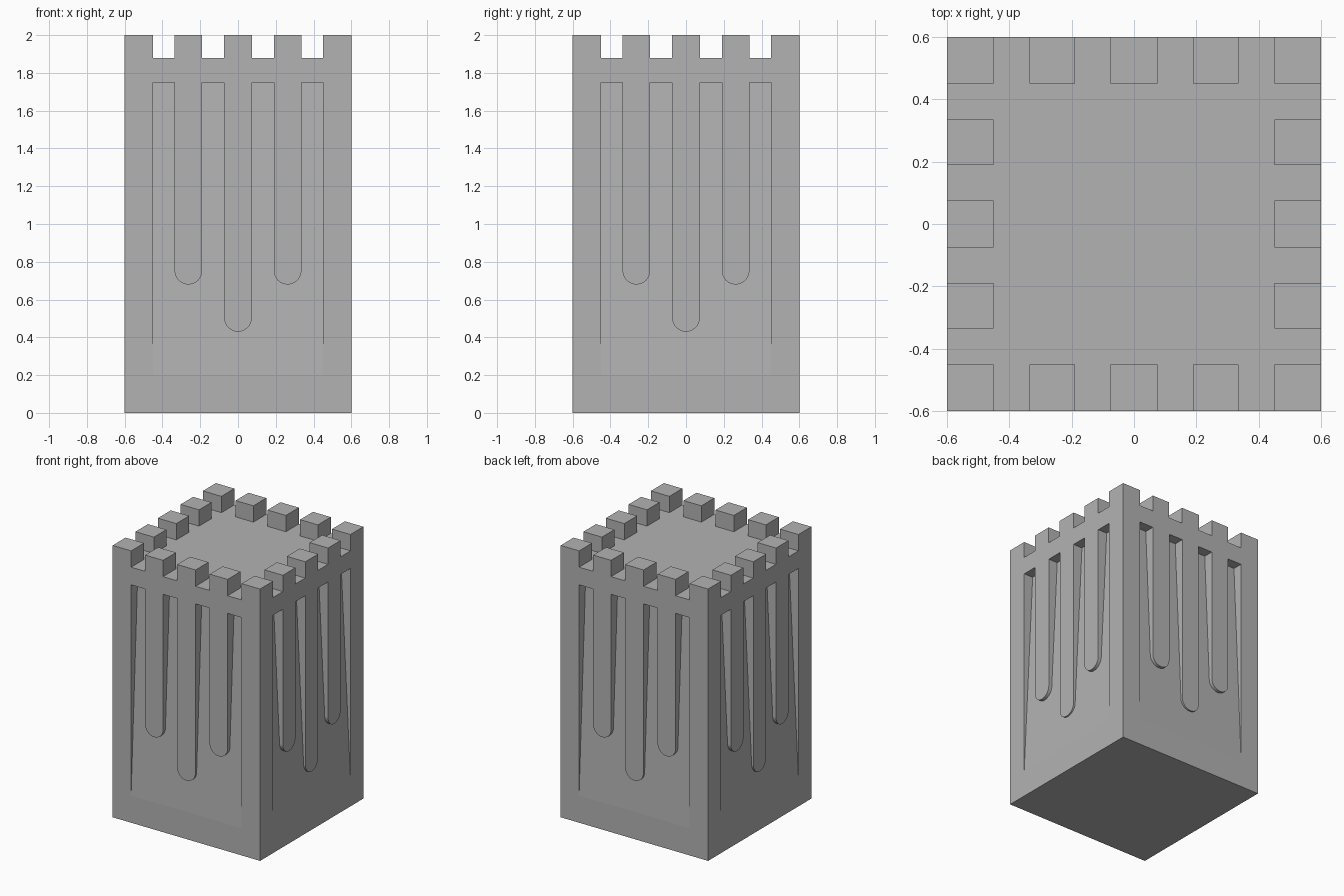
import bpy
import bmesh
from math import pi, sin, cos
from mathutils import Matrix

if "Cube" in bpy.data.objects:
    bpy.data.objects.remove(bpy.data.objects["Cube"])

HALF, INNER = 0.6, 0.45            # outer wall, inner edge of corner piers
FLOOR, TOP = 1.88, 2.0             # roof deck and battlement top
LOW, HIGH, DEPTH = 0.2, 1.75, 0.075  # sloping recess: start, end, depth at the end
STEPS = [0.075, 0.19, 0.335, INNER, HALF]
LINES = [-s for s in reversed(STEPS)] + STEPS

stone = bpy.data.materials.new("grey stone")
stone.use_nodes = True
GREY = (0.45, 0.45, 0.45, 1)
stone.diffuse_color = GREY
stone.node_tree.nodes["Principled BSDF"].inputs["Base Color"].default_value = GREY


def make_object(name, bm):
    bmesh.ops.recalc_face_normals(bm, faces=bm.faces)
    mesh = bpy.data.meshes.new(name)
    bm.to_mesh(mesh)
    bm.free()
    mesh.materials.append(stone)
    obj = bpy.data.objects.new(name, mesh)
    bpy.context.collection.objects.link(obj)
    return obj


def prism(bm, points, along):
    """Extrude a closed outline by a vector and repeat it on all four sides."""
    for turn in range(4):
        spin = Matrix.Rotation(turn * pi / 2, 3, 'Z')
        face = bm.faces.new([bm.verts.new(spin @ Matrix.Identity(3) @ p) for p in points])
        grown = bmesh.ops.extrude_face_region(bm, geom=[face])["geom"]
        verts = [v for v in grown if isinstance(v, bmesh.types.BMVert)]
        bmesh.ops.translate(bm, verts=verts, vec=spin @ along)


def raise_faces(bm, faces, height):
    grown = bmesh.ops.extrude_face_region(bm, geom=faces)["geom"]
    verts = [v for v in grown if isinstance(v, bmesh.types.BMVert)]
    bmesh.ops.translate(bm, verts=verts, vec=(0, 0, height))
    return [f for f in grown if isinstance(f, bmesh.types.BMFace)]


def subtract(target, cutter):
    mod = target.modifiers.new("cut", 'BOOLEAN')
    mod.operation, mod.solver, mod.object = 'DIFFERENCE', 'EXACT', cutter
    bpy.context.view_layer.objects.active = target
    bpy.ops.object.modifier_apply(modifier=mod.name)
    bpy.data.objects.remove(cutter)


from mathutils import Vector

# Tower block: a grid raised to the deck, with alternate border cells raised as battlements
bm = bmesh.new()
grid = [[bm.verts.new((x, y, 0)) for x in LINES] for y in LINES]
cells = len(LINES) - 1
for j in range(cells):
    for i in range(cells):
        bm.faces.new((grid[j][i], grid[j][i + 1], grid[j + 1][i + 1], grid[j + 1][i]))
deck = raise_faces(bm, bm.faces[:], FLOOR)


def is_merlon(face):
    c = face.calc_center_median()
    i = sum(c.x > x for x in LINES) - 1
    j = sum(c.y > y for y in LINES) - 1
    on_border = i in (0, cells - 1) or j in (0, cells - 1)
    return on_border and i % 2 == 0 and j % 2 == 0


for face in [f for f in deck if is_merlon(f)]:
    raise_faces(bm, [face], TOP - FLOOR)
bmesh.ops.recalc_face_normals(bm, faces=bm.faces)
bmesh.ops.dissolve_limit(bm, angle_limit=0.01, verts=bm.verts, edges=bm.edges)
tower = make_object("battlement_tower", bm)

# Sloping recess on each wall, between the corner piers
slope = DEPTH / (HIGH - LOW)
start = LOW - 0.1
bm = bmesh.new()
prism(bm, [Vector((-INNER, -HALF - slope * (LOW - start), start)),
           Vector((-INNER, -HALF + DEPTH, HIGH)),
           Vector((-INNER, -HALF - 0.1, HIGH)),
           Vector((-INNER, -HALF - 0.1, start))], Vector((2 * INNER, 0, 0)))
recess = make_object("recess_cutter", bm)

# Round-ended ribs left standing inside the recesses
bm = bmesh.new()
RADIUS, ARC = 0.073, 24
for x, bottom in ((-0.2625, 0.68), (0, 0.43), (0.2625, 0.68)):
    outline = [Vector((x - RADIUS * cos(pi * k / ARC), -HALF - 0.2,
                       bottom + RADIUS - RADIUS * sin(pi * k / ARC))) for k in range(ARC + 1)]
    outline += [Vector((x + RADIUS, -HALF - 0.2, HIGH + 0.1)),
                Vector((x - RADIUS, -HALF - 0.2, HIGH + 0.1))]
    prism(bm, outline, Vector((0, 0.35, 0)))
ribs = make_object("rib_cutter", bm)

subtract(recess, ribs)
subtract(tower, recess)
